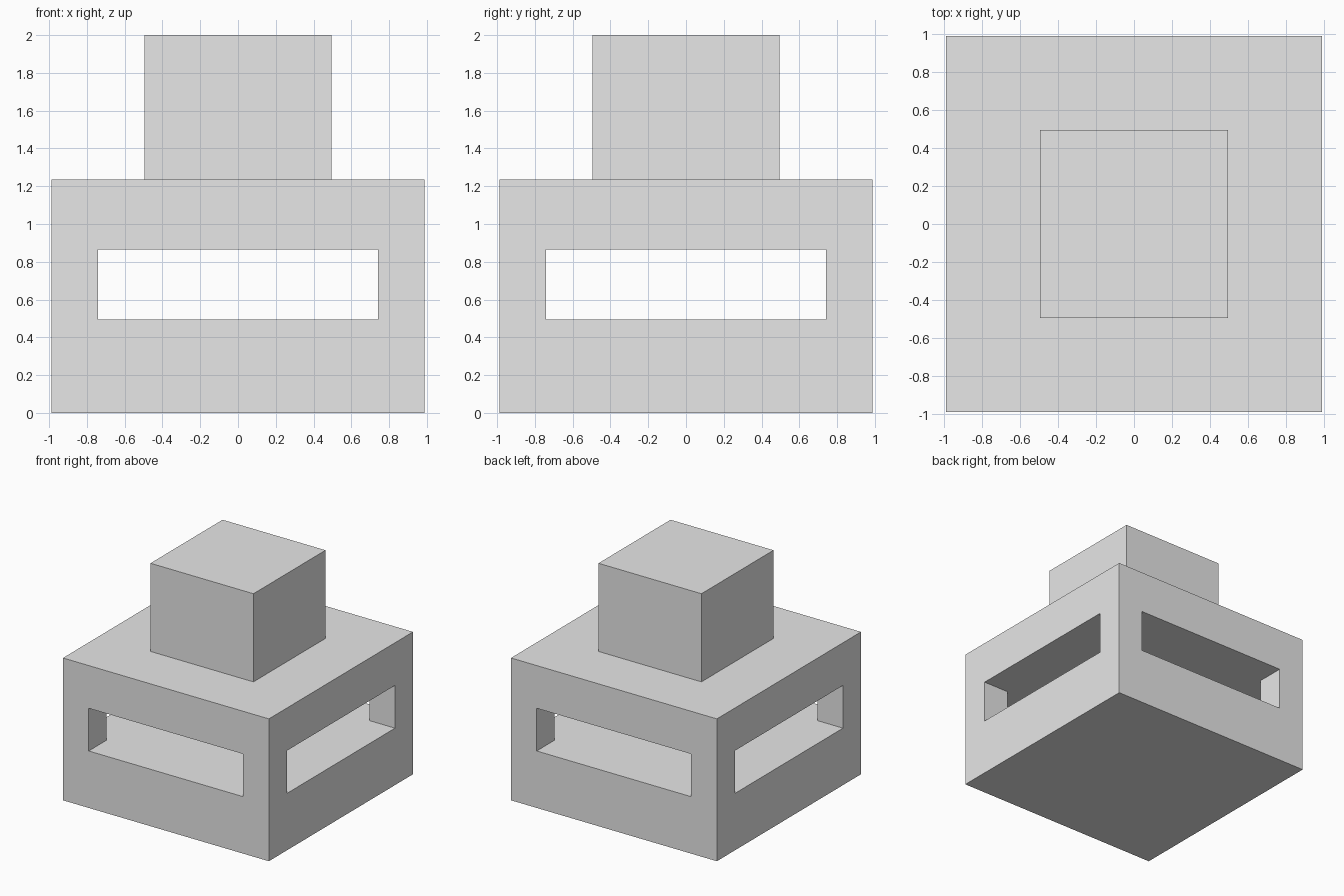
import bpy

default = bpy.data.objects.get("Cube")
if default:
    bpy.data.objects.remove(default, do_unlink=True)

# One plain grey for every part
GREY = (0.8, 0.8, 0.8, 1.0)
grey = bpy.data.materials.new("plain_grey")
grey.use_nodes = True
grey.diffuse_color = GREY
grey.node_tree.nodes["Principled BSDF"].inputs["Base Color"].default_value = GREY

UNIT = 0.247  # module that all proportions are multiples of


def box(name, width, depth, bottom, top):
    """Box centred on the vertical axis, spanning bottom to top."""
    bpy.ops.mesh.primitive_cube_add(size=1, location=(0, 0, (bottom + top) / 2))
    obj = bpy.context.object
    obj.name = obj.data.name = name
    obj.scale = (width, depth, top - bottom)
    bpy.ops.object.transform_apply(location=True, rotation=False, scale=True)
    obj.data.materials.append(grey)
    return obj


def cut(target, cutter):
    """Subtract the cutter from the target, then discard it."""
    cutter.hide_render = True
    mod = target.modifiers.new("slot", "BOOLEAN")
    mod.operation = "DIFFERENCE"
    mod.solver = "EXACT"
    mod.object = cutter
    bpy.context.view_layer.objects.active = target
    bpy.ops.object.modifier_apply(modifier=mod.name)
    bpy.data.objects.remove(cutter, do_unlink=True)


side = 8 * UNIT
slot = 6 * UNIT
body_top = 5 * UNIT

# Body with two crossing slots, leaving four corner posts
body = box("body", side, side, 0, body_top)
for width, depth in ((slot, side * 2), (side * 2, slot)):
    cut(body, box("slot_cutter", width, depth, 2 * UNIT, 3.5 * UNIT))

# Square block on top
box("top_block", side / 2, side / 2, body_top, 2.0)
